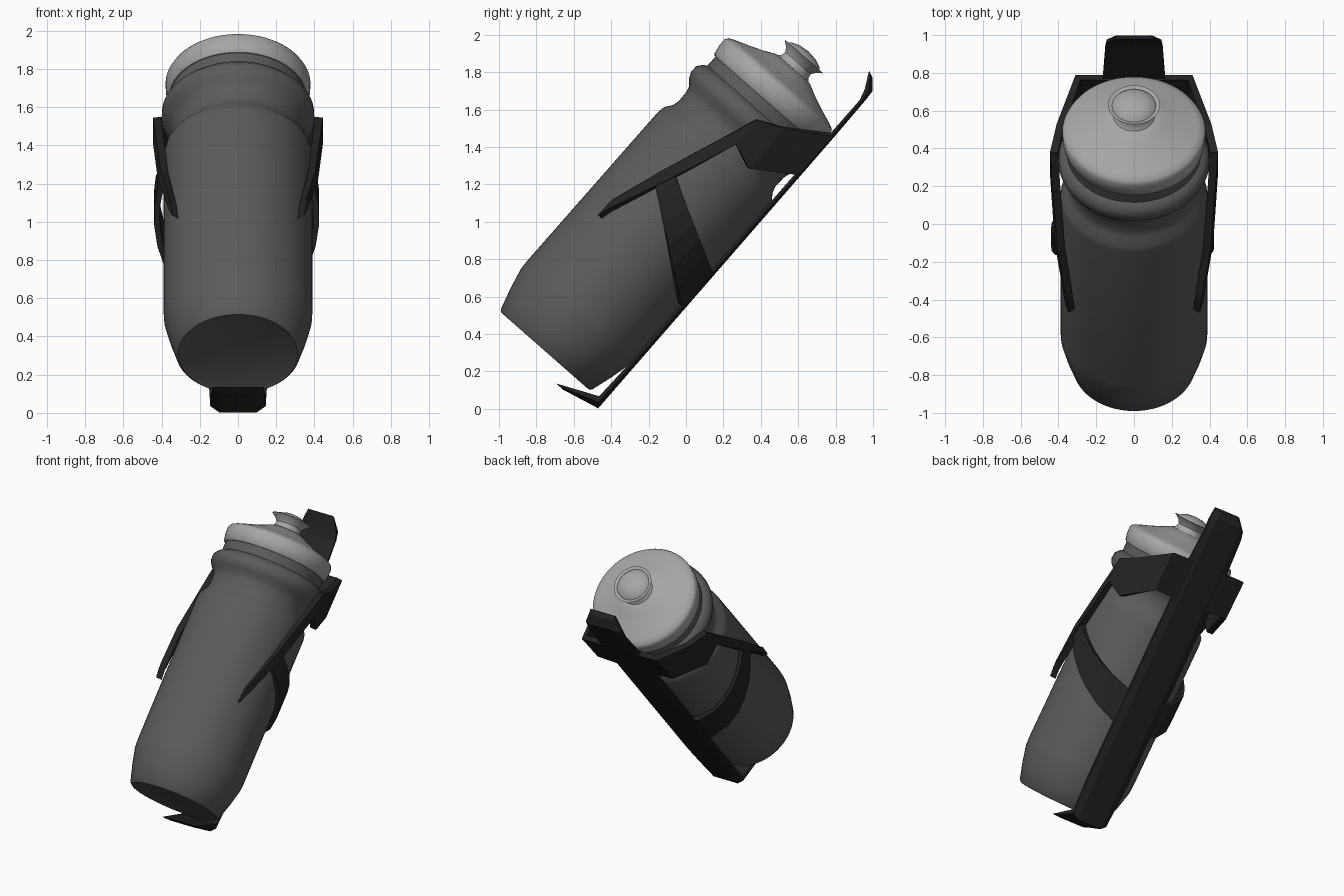
import bpy, bmesh, math

if "Cube" in bpy.data.objects:
    bpy.data.objects.remove(bpy.data.objects["Cube"])

# Local frame: u runs along the tilted bottle axis, v points from the axis toward the cage spine
C, S = 0.660, 0.751


def world(x, u, v):
    return (x, -0.754 + C * u + S * v, 0.309 + S * u - C * v)


def material(name, rgb):
    m = bpy.data.materials.new(name)
    m.diffuse_color = (*rgb, 1)
    m.use_nodes = True
    m.node_tree.nodes["Principled BSDF"].inputs["Base Color"].default_value = m.diffuse_color
    return m


BODY = material("bottle grey", (0.105, 0.105, 0.105))
CAP = material("cap light grey", (0.38, 0.38, 0.38))
CAGE = material("cage black", (0.017, 0.017, 0.017))


def finish(name, bm, mat, angle):
    bmesh.ops.remove_doubles(bm, verts=bm.verts, dist=1e-5)
    bmesh.ops.recalc_face_normals(bm, faces=bm.faces)
    me = bpy.data.meshes.new(name)
    bm.to_mesh(me)
    bm.free()
    ob = bpy.data.objects.new(name, me)
    bpy.context.collection.objects.link(ob)
    me.materials.append(mat)
    if angle:
        bpy.ops.object.select_all(action='DESELECT')
        ob.select_set(True)
        bpy.context.view_layer.objects.active = ob
        bpy.ops.object.shade_smooth_by_angle(angle=math.radians(angle))
    return ob


def lathe(name, profile, mat, n=64):
    bm = bmesh.new()
    rings = []
    for r, u in profile:
        if r == 0:
            rings.append([bm.verts.new(world(0, u, 0))] * n)
        else:
            rings.append([bm.verts.new(world(r * math.cos(t), u, r * math.sin(t)))
                          for t in (2 * math.pi * i / n for i in range(n))])
    for a, b in zip(rings, rings[1:]):
        for i in range(n):
            j = (i + 1) % n
            bm.faces.new(list(dict.fromkeys((a[i], a[j], b[j], b[i]))))
    return finish(name, bm, mat, 38)


def loft(name, sections, mat, angle=0):
    """Join closed cross-sections of (x, u, v) points, with capped ends."""
    bm = bmesh.new()
    rings = [[bm.verts.new(world(*p)) for p in s] for s in sections]
    n = len(rings[0])
    for a, b in zip(rings, rings[1:]):
        for i in range(n):
            j = (i + 1) % n
            bm.faces.new((a[i], a[j], b[j], b[i]))
    bm.faces.new(rings[0])
    bm.faces.new(rings[-1])
    return finish(name, bm, mat, angle)


# Bottle with neck groove and collar
lathe("bottle_body", [
    (0, 0.012), (0.29, 0.008), (0.312, 0), (0.325, 0.012), (0.36, 0.13), (0.387, 0.245),
    (0.39, 0.30), (0.39, 1.36), (0.383, 1.40), (0.355, 1.44), (0.345, 1.475), (0.347, 1.54),
    (0.357, 1.575), (0.385, 1.605), (0.40, 1.64), (0.398, 1.68), (0.375, 1.708),
    (0.355, 1.72), (0.355, 1.80), (0, 1.80)], BODY)

# Screw cap with low dome
lathe("bottle_cap", [
    (0, 1.785), (0.36, 1.785), (0.37, 1.795), (0.378, 1.84), (0.379, 1.885), (0.368, 1.905),
    (0.335, 1.92), (0.26, 1.947), (0.18, 1.98), (0.12, 2.01), (0, 2.02)], CAP)

# Flared drinking nozzle
lathe("nozzle", [
    (0, 2.0), (0.115, 2.005), (0.095, 2.025), (0.09, 2.05), (0.105, 2.073), (0.137, 2.098),
    (0.116, 2.092), (0.10, 2.11), (0.06, 2.127), (0, 2.134)], CAP)

# Cage spine with foot and top tab: outer (u, v), inner (u, v), half width
spine = [
    ((2.255, 0.350), (2.270, 0.312), 0.105),
    ((2.200, 0.398), (2.180, 0.360), 0.145),
    ((2.140, 0.402), (2.120, 0.378), 0.152),
    ((1.880, 0.406), (1.880, 0.378), 0.165),
    ((0.300, 0.414), (0.300, 0.384), 0.160),
    ((-0.042, 0.416), (0.010, 0.377), 0.145),
    ((-0.092, 0.205), (-0.090, 0.160), 0.135)]
sections = []
for (uo, vo), (ui, vi), w in spine:
    um, vm, c = (uo + ui) / 2, (vo + vi) / 2, w * 0.68
    sections.append([(-c, uo, vo), (c, uo, vo), (w, um, vm), (w, ui, vi),
                     (-w, ui, vi), (-w, um, vm)])
loft("cage_spine", sections, CAGE)


def strip(name, stations, side, thick):
    """Plate wrapped on the bottle: each station is (x, u, v) top and bottom."""
    secs = []
    for top, bot in stations:
        inner = []
        for x, u, v in (bot, top):
            k = 1 - thick / math.hypot(x, v)
            inner.append((x * k, u, v * k))
        secs.append([(side * x, u, v) for x, u, v in (top, bot, *inner)])
    return loft(name, secs, CAGE)


band = [
    ((0.10, 1.88, 0.404), (0.10, 1.60, 0.404)),
    ((0.31, 1.88, 0.402), (0.31, 1.60, 0.395)),
    ((0.41, 1.74, 0.178), (0.41, 1.453, 0.175)),
    ((0.445, 1.678, 0.035), (0.445, 1.503, 0.038)),
    ((0.405, 1.127, -0.172), (0.42, 1.123, -0.111)),
    ((0.358, 0.844, -0.266), (0.365, 0.79, -0.251)),
    ((0.348, 0.740, -0.268), (0.348, 0.733, -0.266))]

for side, label, radius in ((1, "right", 0.425), (-1, "left", 0.44)):
    strip("upper_band_" + label, band, side, 0.042)
    # Diagonal arm from the band down to the spine
    arm = []
    for i in range(7):
        t = i / 6
        pair = []
        for (u0, v0), (u1, v1) in (((1.164, -0.098), (0.91, 0.392)),
                                   ((1.053, -0.142), (0.664, 0.392))):
            u, v = u0 + (u1 - u0) * t, v0 + (v1 - v0) * t
            pair.append((math.sqrt(radius ** 2 - v * v), u, v))
        arm.append(tuple(pair))
    arm.append(((0.10, 0.91, 0.404), (0.10, 0.664, 0.404)))
    strip("lower_arm_" + label, arm, side, 0.03)
